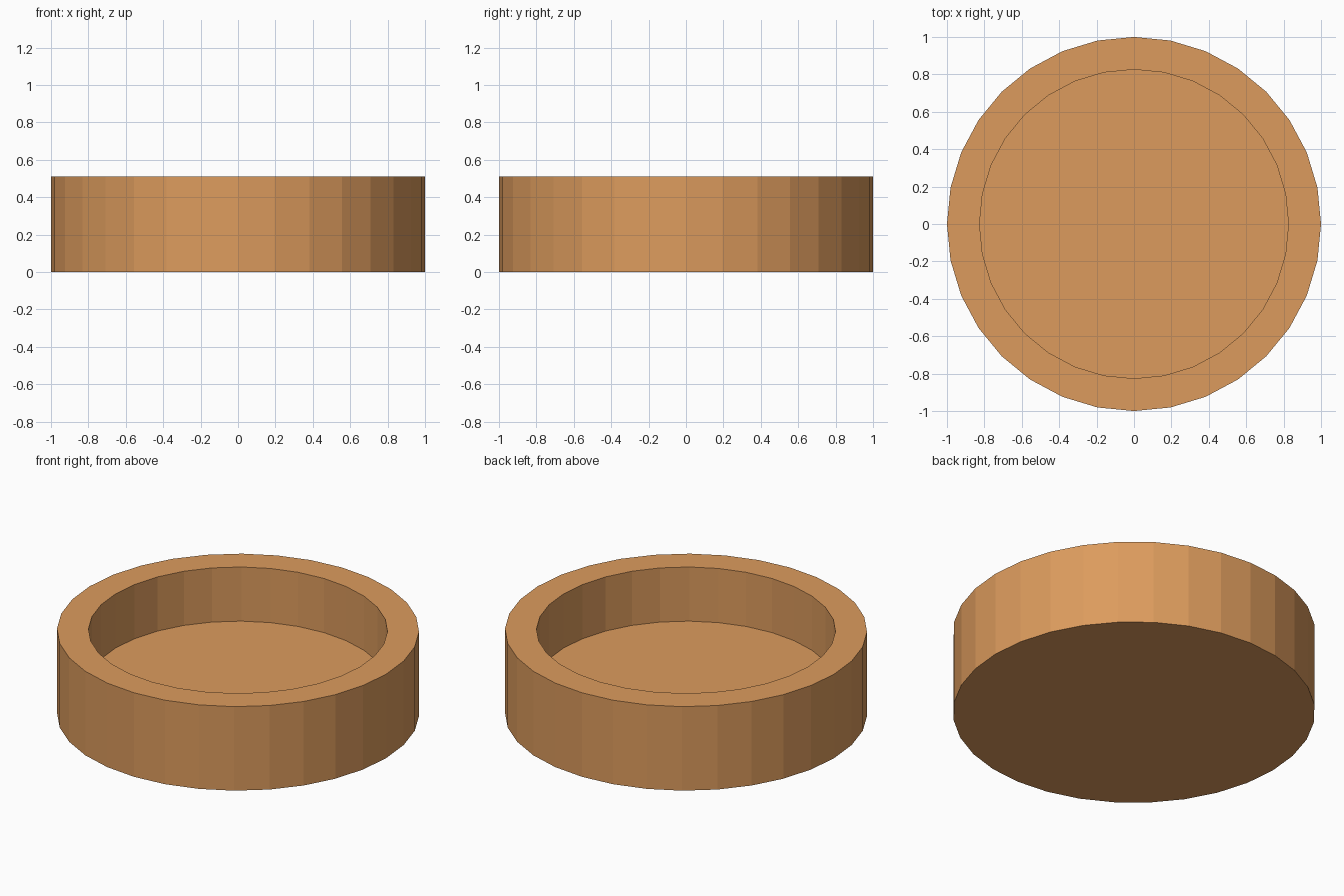
import bpy, bmesh, math

if "Cube" in bpy.data.objects:
    bpy.data.objects.remove(bpy.data.objects["Cube"])

SIDES = 32
# Lathe profile (radius, z): outer bottom, outer top, inner rim, inner floor
PROFILE = [(1.0, 0.0), (1.0, 0.512), (0.826, 0.512), (0.826, 0.182)]

bm = bmesh.new()


def ring(radius, z):
    return [bm.verts.new((radius * math.cos(2 * math.pi * i / SIDES),
                          radius * math.sin(2 * math.pi * i / SIDES), z))
            for i in range(SIDES)]


# Walls and rim
rings = [ring(r, z) for r, z in PROFILE]
for a, b in zip(rings, rings[1:]):
    for i in range(SIDES):
        j = (i + 1) % SIDES
        bm.faces.new((a[i], a[j], b[j], b[i]))

# Underside and recessed floor
bm.faces.new(rings[0][::-1])
bm.faces.new(rings[-1])

mesh = bpy.data.meshes.new("round_dish")
bm.to_mesh(mesh)
bm.free()
dish = bpy.data.objects.new("round_dish", mesh)
bpy.context.collection.objects.link(dish)

# Warm clay colour
clay = bpy.data.materials.new("clay")
clay.diffuse_color = (0.72, 0.33, 0.11, 1.0)
clay.use_nodes = True
clay.node_tree.nodes["Principled BSDF"].inputs["Base Color"].default_value = clay.diffuse_color
mesh.materials.append(clay)
